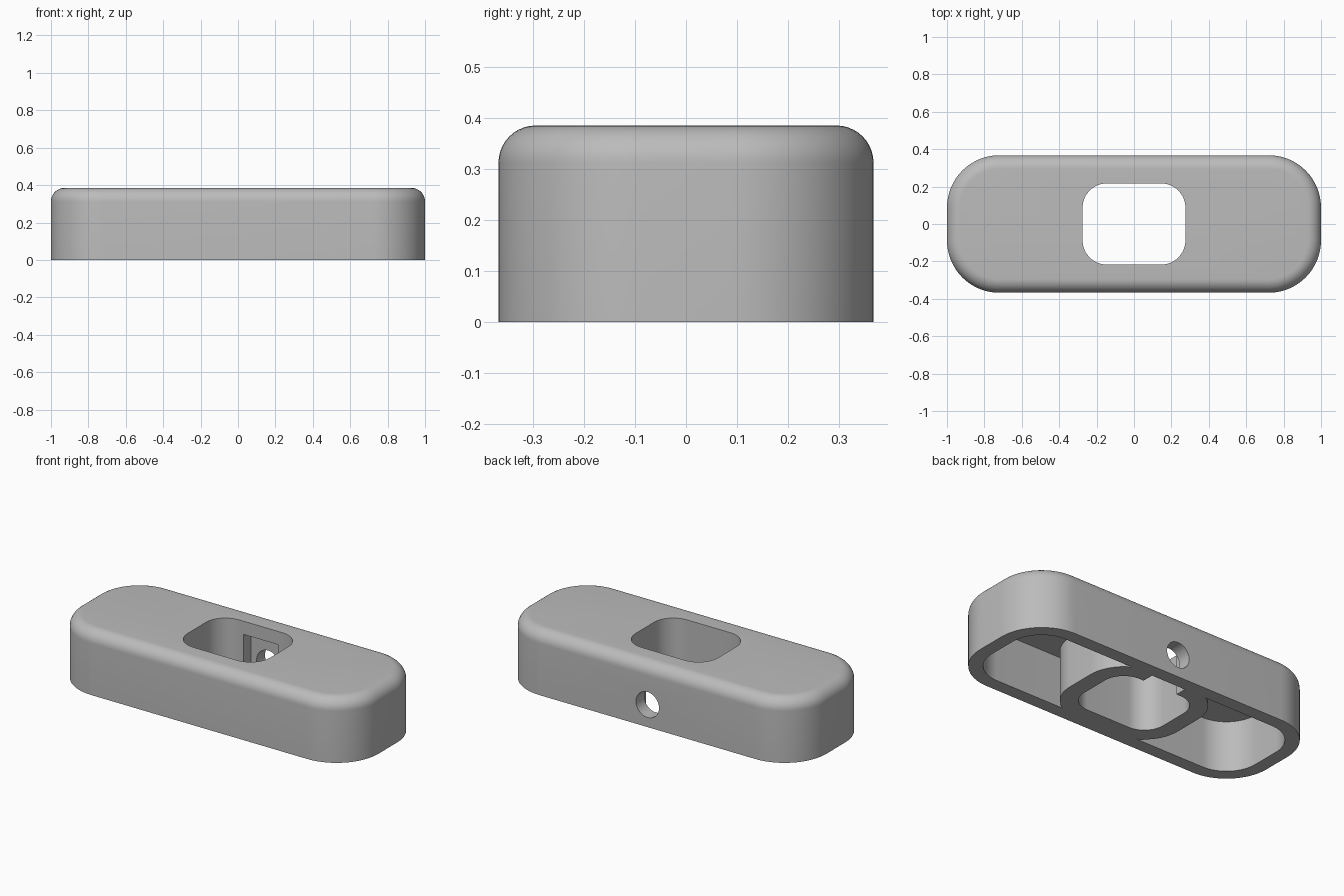
import bpy, bmesh, math

if "Cube" in bpy.data.objects:
    bpy.data.objects.remove(bpy.data.objects["Cube"])

H, FILLET, WALL = 0.385, 0.073, 0.08
BX, BY, BR = 1.0, 0.3675, 0.28      # outer body half sizes and corner radius
OX, OY, OR = 0.275, 0.217, 0.13     # central opening
TUBE = 0.10                         # wall around the opening

grey = bpy.data.materials.new("plain grey")
grey.diffuse_color = (0.5, 0.5, 0.5, 1)
grey.use_nodes = True
grey.node_tree.nodes["Principled BSDF"].inputs["Base Color"].default_value = grey.diffuse_color


def outline(hx, hy, r, n=16):
    """Rounded rectangle, counter-clockwise."""
    pts = []
    for k, (sx, sy) in enumerate([(1, 1), (-1, 1), (-1, -1), (1, -1)]):
        for i in range(n + 1):
            a = math.pi / 2 * (k + i / n)
            pts.append((sx * (hx - r) + r * math.cos(a), sy * (hy - r) + r * math.sin(a)))
    return pts


def loft(name, hx, hy, r, levels):
    """Solid through rounded rectangles; levels are (z, inset) pairs."""
    bm = bmesh.new()
    rings = [[bm.verts.new((x, y, z)) for x, y in outline(hx - d, hy - d, r - d)]
             for z, d in levels]
    for low, high in zip(rings, rings[1:]):
        for i in range(len(low)):
            j = (i + 1) % len(low)
            bm.faces.new((low[i], low[j], high[j], high[i]))
    bm.faces.new(rings[0][::-1])
    bm.faces.new(rings[-1])
    mesh = bpy.data.meshes.new(name)
    bm.to_mesh(mesh)
    bm.free()
    ob = bpy.data.objects.new(name, mesh)
    bpy.context.collection.objects.link(ob)
    mesh.materials.append(grey)
    return ob


def cut(target, cutter):
    """Subtract the cutter and remove it."""
    m = target.modifiers.new("cut", 'BOOLEAN')
    m.operation, m.solver, m.object = 'DIFFERENCE', 'EXACT', cutter
    bpy.context.view_layer.objects.active = target
    bpy.ops.object.modifier_apply(modifier=m.name)
    bpy.data.objects.remove(cutter)


# Body with rounded top edge
steps = [math.pi / 2 * i / 10 for i in range(11)]
body = loft("housing", BX, BY, BR, [(0, 0)] + [
    (H - FILLET + FILLET * math.sin(a), FILLET * (1 - math.cos(a))) for a in steps])

# Hollow underside, leaving a tube around the opening
cavity = loft("cavity_cutter", BX - WALL, BY - WALL, BR - WALL, [(-0.1, 0), (H - WALL, 0)])
cut(cavity, loft("tube_core", OX + TUBE, OY + TUBE, OR + TUBE, [(-0.2, 0), (H + 0.1, 0)]))
cut(body, cavity)

# Central opening right through
cut(body, loft("opening_cutter", OX, OY, OR, [(-0.1, 0), (H + 0.1, 0)]))

# Rectangular notch in the rear tube wall
bpy.ops.mesh.primitive_cube_add(size=1)
notch = bpy.context.object
y0, y1, z0, z1 = 0.1, BY - WALL, -0.1, H - WALL
notch.scale = (0.23, y1 - y0, z1 - z0)
notch.location = (0, (y0 + y1) / 2, (z0 + z1) / 2)
cut(body, notch)

# Round hole in the rear wall
bpy.ops.mesh.primitive_cylinder_add(vertices=48, radius=0.077, depth=0.3,
                                    location=(0, 0.35, 0.135),
                                    rotation=(math.pi / 2, 0, 0))
cut(body, bpy.context.object)

# Smooth curved walls, crisp edges
bpy.ops.object.select_all(action='DESELECT')
body.select_set(True)
bpy.context.view_layer.objects.active = body
bpy.ops.object.shade_smooth_by_angle(angle=math.radians(30))
